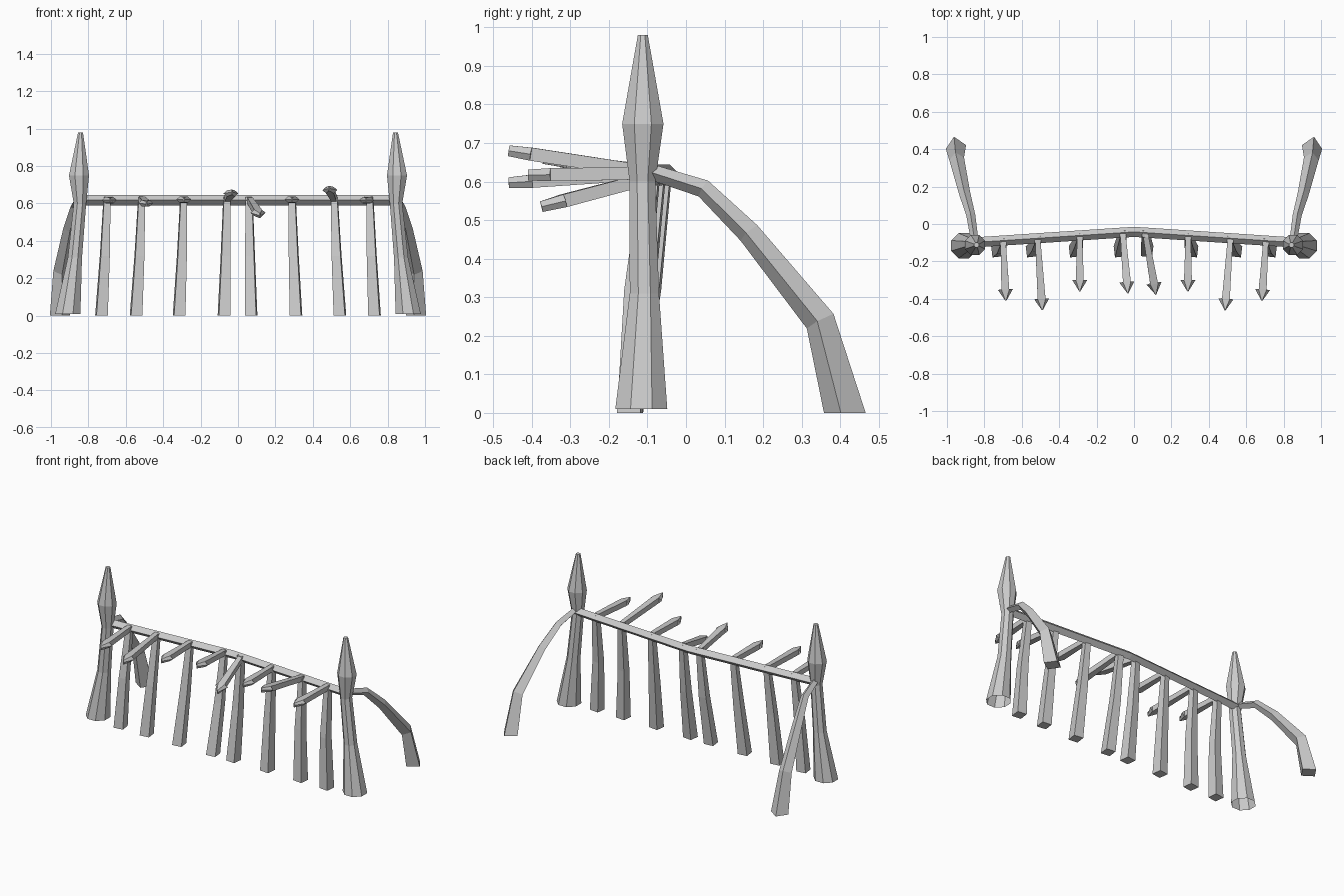
import bpy, bmesh, math
from mathutils import Vector

cube = bpy.data.objects.get("Cube")
if cube:
    bpy.data.objects.remove(cube, do_unlink=True)

grey = bpy.data.materials.new("bone_grey")
grey.use_nodes = True
colour = (0.6, 0.6, 0.6, 1)
grey.diffuse_color = colour
grey.node_tree.nodes["Principled BSDF"].inputs["Base Color"].default_value = colour

UP = Vector((0, 0, 1))


def polygon(sides, roll):
    """Unit cross-section with the given number of sides."""
    steps = [roll + math.tau * i / sides for i in range(sides)]
    return [(math.cos(a), math.sin(a)) for a in steps]


def loft(name, rings, caps=(True, True)):
    """Skin a list of point rings into one flat-shaded object."""
    bm = bmesh.new()
    loops = [[bm.verts.new(p) for p in ring] for ring in rings]
    n = len(loops[0])
    for a, b in zip(loops, loops[1:]):
        for i in range(n):
            j = (i + 1) % n
            bm.faces.new((a[i], a[j], b[j], b[i]))
    for use, loop in zip(caps, (loops[0], loops[-1])):
        if use:
            bm.faces.new(loop)
    bmesh.ops.recalc_face_normals(bm, faces=bm.faces)
    mesh = bpy.data.meshes.new(name)
    bm.to_mesh(mesh)
    bm.free()
    mesh.materials.append(grey)
    obj = bpy.data.objects.new(name, mesh)
    bpy.context.collection.objects.link(obj)
    return obj


def level_tube(name, path, sides, roll, caps=(True, True)):
    """Upright tube with level rings; path holds x, y, z, radius."""
    shape = polygon(sides, roll)
    loft(name, [[(x + r * u, y + r * v, z) for u, v in shape]
                for x, y, z, r in path], caps)


def swept_tube(name, path, roll=0, end=None):
    """Square tube that follows its path; path holds x, y, z, radius."""
    pts = [Vector(p[:3]) for p in path]
    side = rings = None
    rings = []
    for i, p in enumerate(pts):
        t = (pts[min(i + 1, len(pts) - 1)] - pts[max(i - 1, 0)]).normalized()
        if end and i == len(pts) - 1:
            t = Vector(end)
        if abs(t.z) < 0.99:
            side = t.cross(UP).normalized()
        lift = side.cross(t).normalized()
        rings.append([p + path[i][3] * (u * side + v * lift)
                      for u, v in polygon(4, roll)])
    loft(name, rings)


# End posts with spear tops, and the curved braces behind them
for label, s in (("left", 1), ("right", -1)):
    post = [(0.91, -0.116, 0.01, 0.073), (0.872, -0.108, 0.31, 0.041),
            (0.845, -0.113, 0.6, 0.036), (0.85, -0.112, 0.75, 0.058),
            (0.842, -0.112, 0.98, 0.014)]
    level_tube(label + "_post", [(s * x, y, z, r) for x, y, z, r in post],
               8, math.pi / 8, (False, True))
    brace = [(0.85, -0.1, 0.628, 0.02), (0.872, 0.045, 0.582, 0.024),
             (0.905, 0.163, 0.467, 0.03), (0.948, 0.348, 0.238, 0.04),
             (0.952, 0.412, 0, 0.055)]
    swept_tube(label + "_brace", [(s * x, y, z, r) for x, y, z, r in brace],
               end=(0, 0, -1))

# Top rail, bent back in the middle
swept_tube("rail", [(-0.845, -0.098, 0.617, 0.027), (0, -0.042, 0.617, 0.027),
                    (0.845, -0.098, 0.617, 0.027)])


def spike(name, start, tip):
    """Square shaft with a flat, barbed arrowhead."""
    a, b = Vector(start), Vector(tip)
    t = (b - a).normalized()
    side = t.cross(UP).normalized()
    lift = side.cross(t)
    neck = b - t * 0.06

    def ring(c, flat, point, high):
        pts = ((point, 0), (flat, high), (-flat, high),
               (-point, 0), (-flat, -high), (flat, -high))
        return [c + u * side + v * lift for u, v in pts]

    loft(name, [ring(a, 0.014, 0.014, 0.016), ring(neck, 0.021, 0.021, 0.017),
                ring(neck, 0.021, 0.04, 0.017), ring(b, 0.002, 0.003, 0.014)])


# Ribs: rail x, foot x, then spike tip x, y, z
ribs = [(-0.70, -0.73, -0.685, -0.41, 0.617), (-0.515, -0.545, -0.49, -0.46, 0.597),
        (-0.29, -0.315, -0.29, -0.36, 0.62), (-0.06, -0.075, -0.033, -0.37, 0.66),
        (0.06, 0.07, 0.117, -0.375, 0.535), (0.29, 0.31, 0.288, -0.36, 0.62),
        (0.515, 0.545, 0.487, -0.46, 0.68), (0.705, 0.73, 0.684, -0.41, 0.617)]
for i, (top, foot, *tip) in enumerate(ribs, 1):
    rail_y = -0.042 - 0.066 * abs(top)
    mid = top + (foot - top) * 0.4
    level_tube(f"rib_{i}", [(top, rail_y - 0.008, 0.635, 0.024),
                            (mid, rail_y - 0.045, 0.32, 0.034),
                            (foot, -0.145, 0, 0.043)],
               4, math.pi / 4 - math.copysign(0.12, top))
    spike(f"spike_{i}", (top, rail_y, 0.622), tip)
